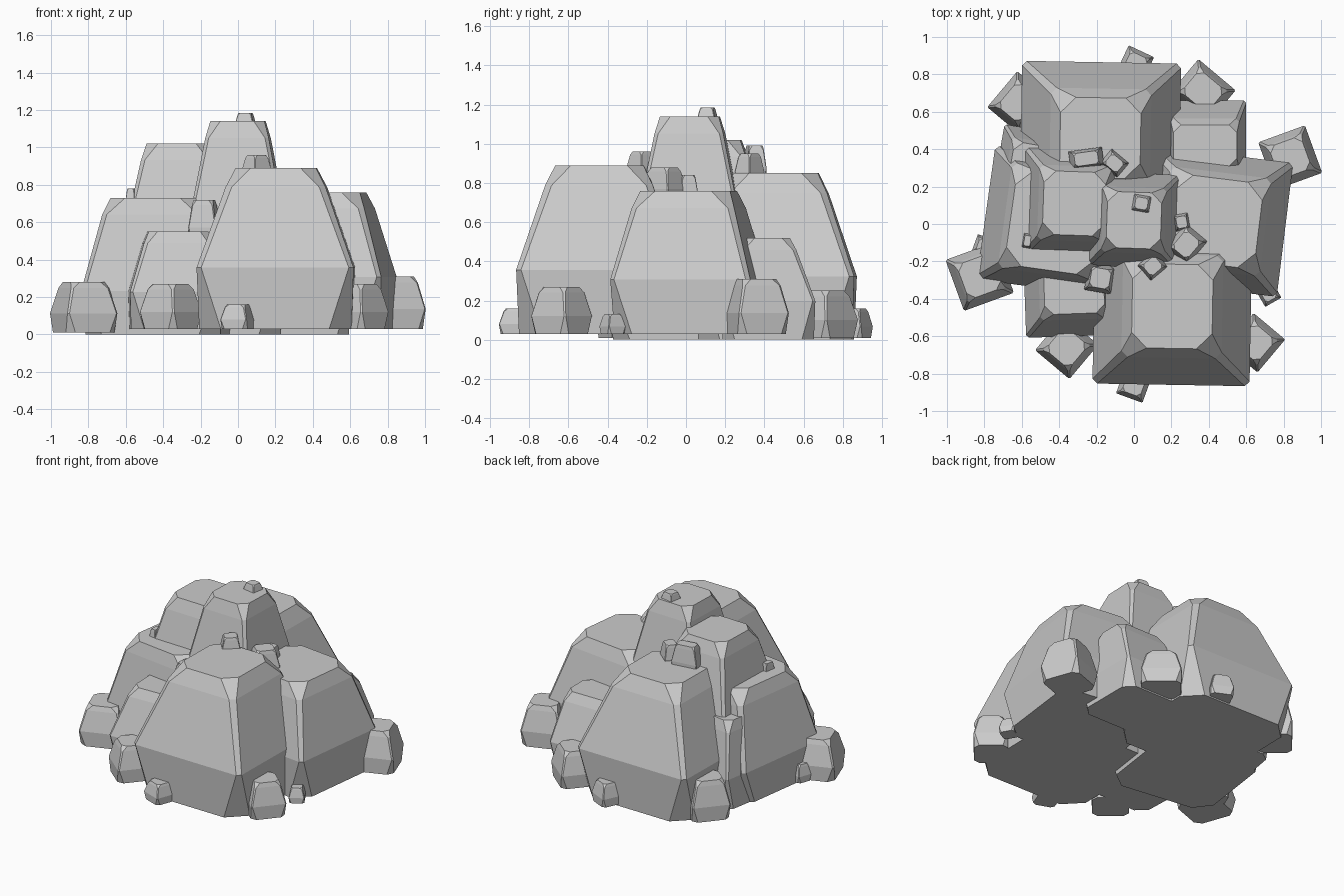
import bpy, bmesh, math
from mathutils import Matrix

# corner-cut rectangle in counter-clockwise order
def ring(bm, hx, hy, c, z, ox=0, oy=0):
    pts = [(hx, -hy + c), (hx, hy - c), (hx - c, hy), (-hx + c, hy),
           (-hx, hy - c), (-hx, -hy + c), (-hx + c, -hy), (hx - c, -hy)]
    return [bm.verts.new((x + ox, y + oy, z)) for x, y in pts]

# chiselled boulder: base, widest belt, shoulder and flat top
def rock(name, x, y, z0, z1, hx, hy, tx, ty, rot=0, belt=0.38, ox=0, oy=0):
    bm = bmesh.new()
    h, s = z1 - z0, min(hx, hy)
    t = 0.88
    k = (t - belt) / (1 - belt) * 0.92
    sx, sy = hx + (tx - hx) * k, hy + (ty - hy) * k
    rings = [ring(bm, hx * 0.97, hy * 0.97, s * 0.28, 0),
             ring(bm, hx, hy, s * 0.06, h * belt),
             ring(bm, sx, sy, s * 0.08, h * t, ox * k, oy * k),
             ring(bm, tx, ty, min(tx, ty) * 0.38, h, ox, oy)]
    for a, b in zip(rings, rings[1:]):
        for i in range(8):
            j = (i + 1) % 8
            bm.faces.new((a[i], a[j], b[j], b[i]))
    bm.faces.new(rings[0][::-1])
    bm.faces.new(rings[-1])
    bm.transform(Matrix.Translation((x, y, z0)) @ Matrix.Rotation(math.radians(rot), 4, 'Z'))
    bmesh.ops.recalc_face_normals(bm, faces=bm.faces)
    me = bpy.data.meshes.new(name)
    bm.to_mesh(me)
    bm.free()
    ob = bpy.data.objects.new(name, me)
    bpy.context.collection.objects.link(ob)

# main boulders
rock("front_boulder", 0.205, -0.44, 0.03, 0.89, 0.42, 0.42, 0.215, 0.225, -1)
rock("right_boulder", 0.425, 0.015, 0.03, 0.76, 0.385, 0.36, 0.235, 0.23, -7, ox=0.01)
rock("back_boulder", -0.18, 0.46, 0.0, 0.85, 0.425, 0.405, 0.215, 0.215, -1)
rock("left_boulder", -0.42, 0.01, 0.0, 0.73, 0.375, 0.36, 0.24, 0.26, -8, 0.32)
rock("upper_left_boulder", -0.32, 0.11, 0.3, 1.02, 0.27, 0.29, 0.165, 0.17, -2)
rock("summit_boulder", 0.0, 0.02, 0.4, 1.14, 0.24, 0.25, 0.145, 0.15, -2)

# filler boulders between the large ones
rock("front_left_filler", -0.34, -0.36, 0.03, 0.55, 0.245, 0.24, 0.16, 0.12, 2, ox=0.02)
rock("back_right_filler", 0.38, 0.42, 0.0, 0.52, 0.22, 0.24, 0.17, 0.11)
rock("back_left_filler", -0.52, 0.30, 0.0, 0.58, 0.21, 0.20, 0.14, 0.12, -10)

# stones: x, y, bottom, top, half width, half depth, rotation
ground = [
    (-0.825, -0.28, 0.01, 0.28, 0.142, 0.145, 20),
    (-0.36, -0.66, 0.03, 0.27, 0.12, 0.12, 50),
    (0.0, -0.86, 0.03, 0.16, 0.075, 0.075, -20),
    (0.65, -0.635, 0.03, 0.27, 0.115, 0.11, 50),
    (0.835, 0.355, 0.03, 0.31, 0.133, 0.135, 20),
    (0.37, 0.71, 0.01, 0.25, 0.13, 0.115, -40),
    (-0.62, 0.65, 0.01, 0.28, 0.125, 0.11, 50),
    (0.01, 0.86, 0.01, 0.16, 0.075, 0.07, -25),
    (0.72, -0.375, 0.03, 0.13, 0.05, 0.05, 30),
    (-0.80, -0.12, 0.01, 0.13, 0.055, 0.05, -20),
]
for i, (x, y, a, b, hx, hy, r) in enumerate(ground):
    rock(f"ground_stone_{i + 1}", x, y, a, b, hx, hy, hx * 0.68, hy * 0.68, r)

perched = [
    (0.28, -0.11, 0.70, 0.88, 0.085, 0.075, 50),
    (0.10, -0.225, 0.83, 0.96, 0.06, 0.055, 40),
    (0.04, 0.11, 1.10, 1.185, 0.048, 0.045, -10),
    (-0.255, 0.35, 0.80, 0.99, 0.09, 0.05, 8),
    (-0.105, 0.325, 0.80, 0.95, 0.06, 0.05, -40),
    (0.255, 0.01, 0.70, 0.84, 0.04, 0.045, 10),
    (-0.18, -0.29, 0.48, 0.72, 0.075, 0.075, -10),
    (-0.57, -0.09, 0.68, 0.78, 0.025, 0.04, -10),
]
for i, (x, y, a, b, hx, hy, r) in enumerate(perched):
    rock(f"perched_stone_{i + 1}", x, y, a, b, hx, hy, hx * 0.7, hy * 0.7, r)
